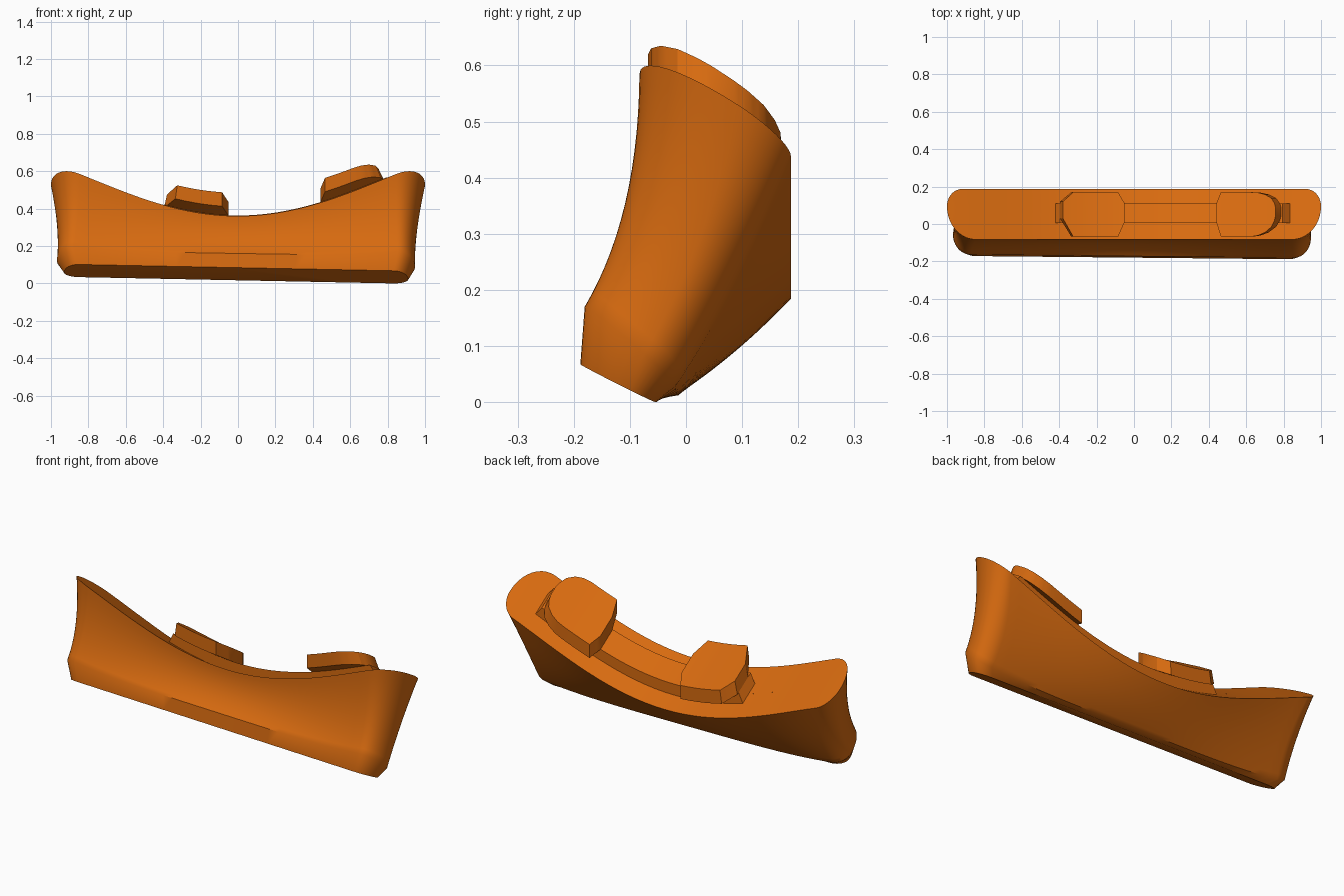
import bpy, bmesh, math

if "Cube" in bpy.data.objects:
    bpy.data.objects.remove(bpy.data.objects["Cube"])

orange = bpy.data.materials.new("orange")
orange.diffuse_color = (0.68, 0.145, 0.005, 1)
orange.use_nodes = True
orange.node_tree.nodes["Principled BSDF"].inputs["Base Color"].default_value = orange.diffuse_color


def saddle(x, y):
    """Height of the curved, backward-tilted top surface."""
    return 0.36 + 0.39 * x**2 - 0.106 * x**4 - 0.65 * (y + 0.083)


def finish(bm, name, angle):
    bmesh.ops.remove_doubles(bm, verts=bm.verts, dist=0.0005)
    bmesh.ops.recalc_face_normals(bm, faces=bm.faces)
    mesh = bpy.data.meshes.new(name)
    bm.to_mesh(mesh)
    bm.free()
    mesh.materials.append(orange)
    ob = bpy.data.objects.new(name, mesh)
    bpy.context.collection.objects.link(ob)
    bpy.ops.object.select_all(action='DESELECT')
    ob.select_set(True)
    bpy.context.view_layer.objects.active = ob
    bpy.ops.object.shade_smooth_by_angle(angle=math.radians(angle))


def outline(x0, x1, y0, y1, back=0.30, skew=0.0, corner=10, side=32):
    """Rounded outline: broad front corners, tighter back corners."""
    h = y1 - y0
    pts = []
    fx, fy, bx, by = 0.57 * h, 0.66 * h, back * h, 0.34 * h
    for cx, cy, rx, ry, start in ((x0 + fx, y0 + fy, fx, fy, 180), (x1 - fx, y0 + fy, fx, fy, 270),
                                  (x1 - bx, y1 - by, bx, by, 0), (x0 + bx, y1 - by, bx, by, 90)):
        for i in range(corner + 1):
            a = math.radians(start + 90 * i / corner)
            pts.append((cx + rx * math.cos(a), cy + ry * math.sin(a)))
        # straight run along the front or back
        if start in (180, 0):
            ax, ay = pts[-1]
            end = x1 - fx if start == 180 else x0 + bx
            pts += [(ax + (end - ax) * i / side, ay) for i in range(1, side)]
    return [(x, y - skew * x) for x, y in pts]


# Body: tilted base, short lower band, then a flare up to the saddle rim
base = [(x, y, 0.019 - 0.025 * x - 0.5 * (y + 0.05))
        for x, y in outline(-0.93, 0.91, -0.18, -0.045, 0.6, 0.01)]
band = [(x, y, 0.16 - 0.025 * x - 0.88 * (y + 0.172) + 0.045 * x**4)
        for x, y in outline(-0.968, 0.946, -0.172, -0.01, 0.5, 0.01)]
rim = [(x, y, saddle(x, y)) for x, y in outline(-1, 1, -0.083, 0.187)]
waist = [(x, y, m[2] * 0.61 + t[2] * 0.39)
         for (x, y), m, t in zip(outline(-0.950, 0.942, -0.085, 0.09, 0.6), band, rim)]
rings = [base, band]
STEPS = 14
for s in range(1, STEPS + 1):
    t = s / STEPS
    rings.append([tuple((1 - t)**2 * a + 2 * t * (1 - t) * b + t * t * c for a, b, c in zip(m, w, r))
                  for m, w, r in zip(band, waist, rim)])
# Top surface closes in onto a central spine
for t in (0.35, 0.7, 1.0):
    ring = []
    for x, y, z in rim:
        sx = max(-0.86, min(0.86, x))
        px, py = x + (sx - x) * t, y + (0.06 - y) * t
        ring.append((px, py, saddle(px, py)))
    rings.append(ring)

bm = bmesh.new()
loops = [[bm.verts.new(p) for p in ring] for ring in rings]
n = len(base)
bm.faces.new(loops[0])
for lo, hi in zip(loops, loops[1:]):
    for i in range(n):
        j = (i + 1) % n
        bm.faces.new((lo[i], lo[j], hi[j], hi[i]))
finish(bm, "pad_body", 35)


def raised_strip(name, cols, h0, h1, splits, slant_left=0.0, slant_right=0.0):
    """Solid that follows the saddle; cols are (x, y front, y back)."""
    fine = []
    for a, b in zip(cols, cols[1:]):
        fine += [tuple(p + (q - p) * i / splits for p, q in zip(a, b)) for i in range(splits)]
    fine.append(cols[-1])
    x0, x1 = cols[0][0], cols[-1][0]
    bm = bmesh.new()
    sections = []
    for x, y0, y1 in fine:
        s = (x - x0) / (x1 - x0)
        xt = x + slant_left * (1 - s) ** 2 - slant_right * s ** 2
        sections.append([bm.verts.new((px, py, saddle(px, py) + h)) for px, py, h in
                         ((x, y0, h0), (x, y1, h0), (xt, y1, h1), (xt, y0, h1))])
    bm.faces.new(sections[0])
    bm.faces.new(sections[-1])
    for a, b in zip(sections, sections[1:]):
        for i in range(4):
            j = (i + 1) % 4
            bm.faces.new((a[i], a[j], b[j], b[i]))
    finish(bm, name, 25)


# Rail along the top, with two wider locking heads on it
raised_strip("rail", [(-0.425, 0.005, 0.11), (0.84, 0.005, 0.11)], -0.01, 0.06, 28, 0.03, 0.045)
raised_strip("left_lug", [(-0.395, 0.03, 0.12), (-0.335, -0.068, 0.17), (-0.085, -0.068, 0.17),
                          (-0.05, 0.01, 0.11)], 0.06, 0.134, 5, 0.015)
raised_strip("right_lug", [(0.44, 0.01, 0.11), (0.465, -0.068, 0.17), (0.63, -0.068, 0.17),
                           (0.675, -0.062, 0.168), (0.72, -0.045, 0.158), (0.76, -0.015, 0.138),
                           (0.78, 0.02, 0.11), (0.787, 0.045, 0.085)], 0.06, 0.134, 3, 0, 0.03)
